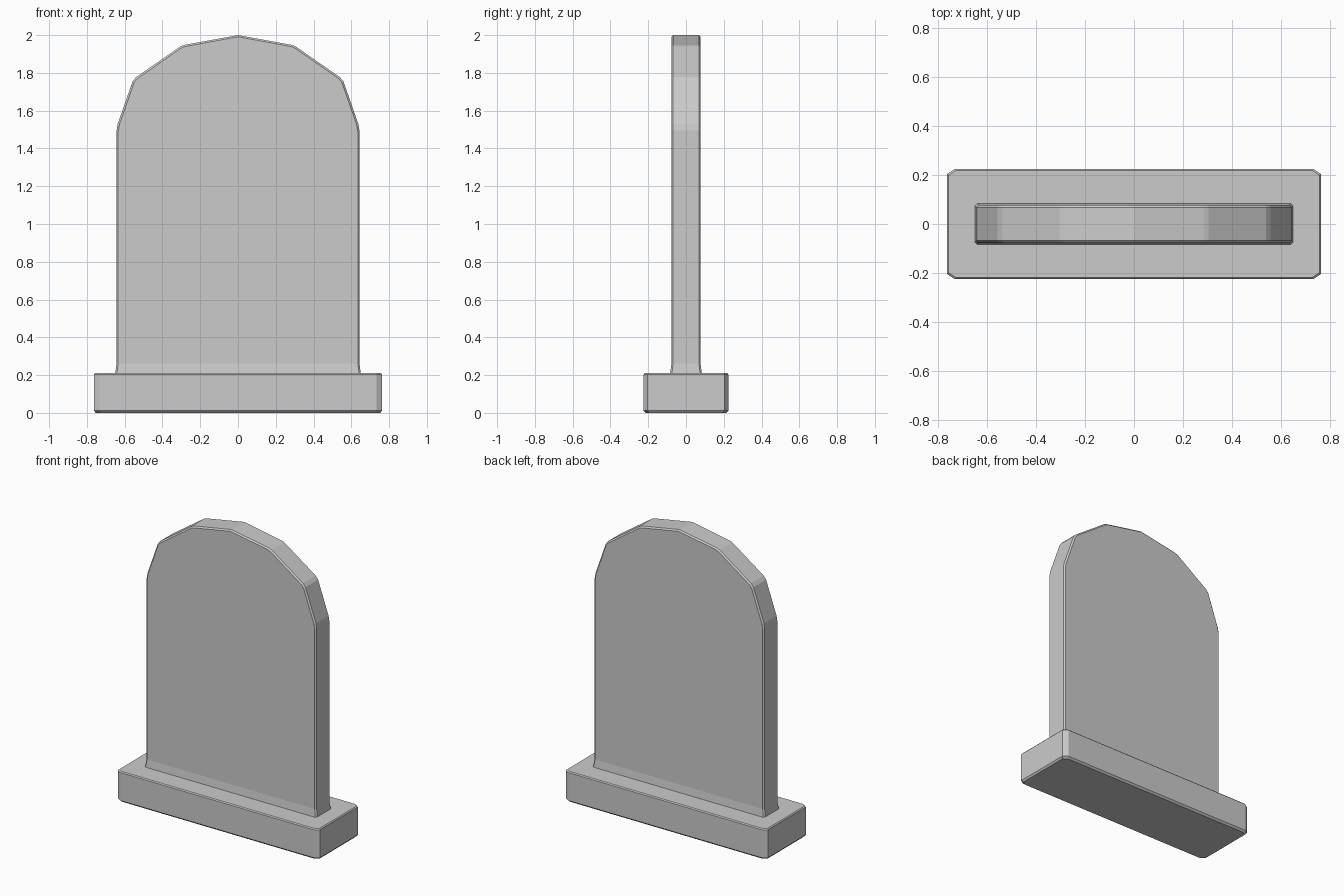
import bpy, bmesh

if "Cube" in bpy.data.objects:
    bpy.data.objects.remove(bpy.data.objects["Cube"])


def loft(bm, rings, closed=True, cap_start=True, cap_end=True):
    """Bridge equal-length point rings with quads and optional end caps."""
    loops = [[bm.verts.new(p) for p in ring] for ring in rings]
    n = len(loops[0])
    for a, b in zip(loops, loops[1:]):
        for i in range(n if closed else n - 1):
            j = (i + 1) % n
            bm.faces.new((a[i], a[j], b[j], b[i]))
    if cap_start:
        bm.faces.new(loops[0])
    if cap_end:
        bm.faces.new(loops[-1])


def octagon(hx, hy, cx, cy, z):
    """Rectangle with chamfered corners at height z."""
    return [(hx, -hy + cy, z), (hx, hy - cy, z), (hx - cx, hy, z), (-hx + cx, hy, z),
            (-hx, hy - cy, z), (-hx, -hy + cy, z), (-hx + cx, -hy, z), (hx - cx, -hy, z)]


def finish(bm, name):
    bmesh.ops.remove_doubles(bm, verts=bm.verts, dist=0.0005)
    bmesh.ops.recalc_face_normals(bm, faces=bm.faces)
    mesh = bpy.data.meshes.new(name)
    bm.to_mesh(mesh)
    bm.free()
    obj = bpy.data.objects.new(name, mesh)
    bpy.context.collection.objects.link(obj)
    return obj


# Plinth with chamfered corners and edges
bm = bmesh.new()
loft(bm, [octagon(0.753, 0.213, 0.03, 0.02, 0.0),
          octagon(0.763, 0.225, 0.03, 0.02, 0.012),
          octagon(0.763, 0.225, 0.03, 0.02, 0.203),
          octagon(0.757, 0.219, 0.03, 0.02, 0.21)])
finish(bm, "base")

# Upright slab: half outline from the side up to the faceted arch
HX, HY, RIM, FOOT = 0.643, 0.077, 0.009, 0.262
half = [(HX, FOOT), (HX, 1.495), (0.637, 1.53), (0.558, 1.755), (0.54, 1.777),
        (0.305, 1.94), (0.285, 1.948)]
outline = half + [(0.0, 2.0)] + [(-x, z) for x, z in reversed(half)]


def slab_ring(y, inset):
    k = 1 - inset / HX
    return [(x * k, y, z if z == FOOT else 1 + (z - 1) * (1 - inset)) for x, z in outline]


bm = bmesh.new()
loft(bm, [slab_ring(-HY, RIM), slab_ring(-HY + RIM, 0),
          slab_ring(HY - RIM, 0), slab_ring(HY, RIM)], closed=False)

# Flared foot where the slab meets the plinth
loft(bm, [octagon(0.65, 0.084, RIM, RIM, 0.208), octagon(HX, HY, RIM, RIM, FOOT)],
     cap_start=False, cap_end=False)
finish(bm, "slab")
